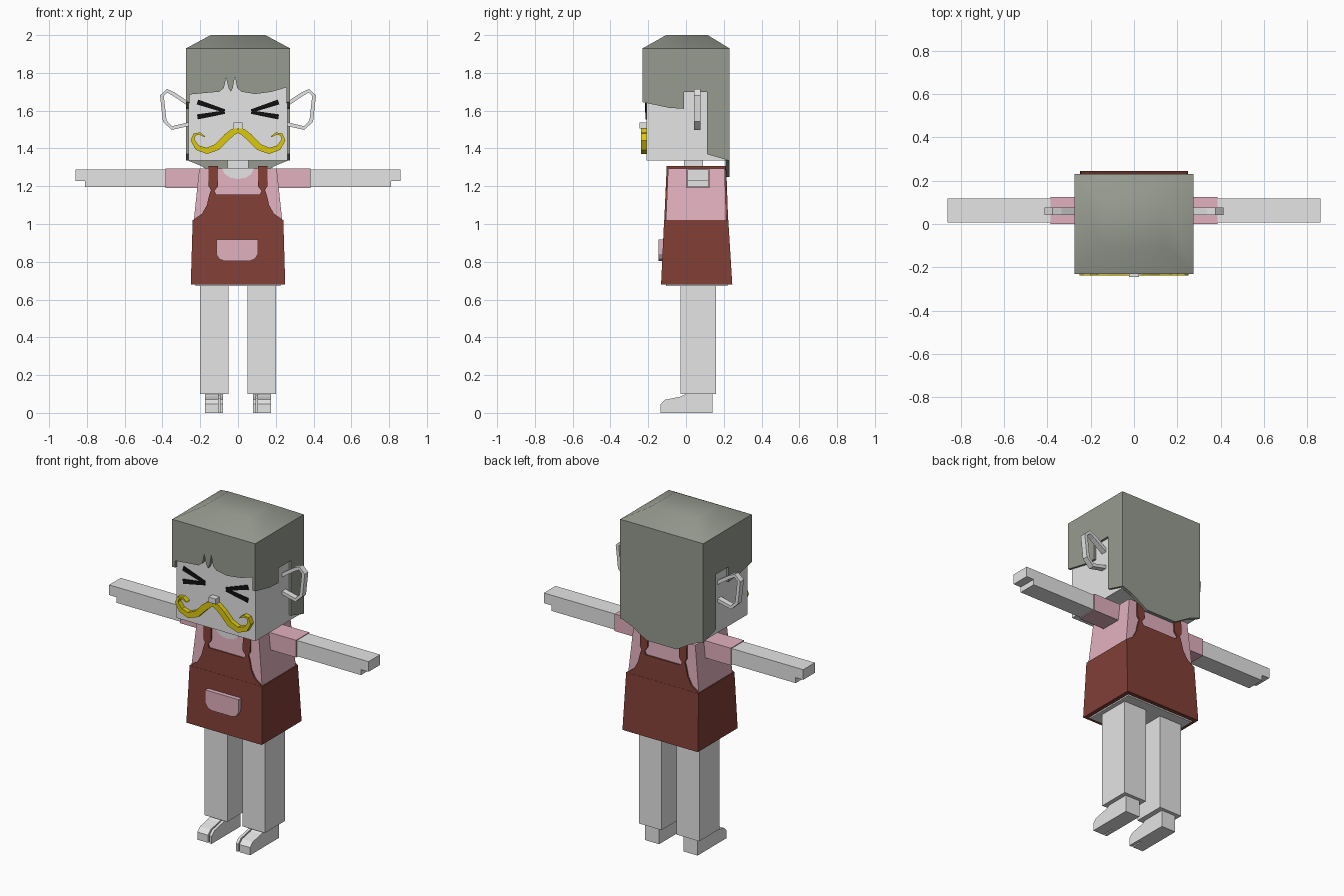
import bpy, bmesh
from mathutils import Vector

cube = bpy.data.objects.get("Cube")
if cube:
    bpy.data.objects.remove(cube)


def material(name, r, g, b):
    m = bpy.data.materials.new(name)
    m.use_nodes = True
    m.diffuse_color = (r, g, b, 1)
    m.node_tree.nodes["Principled BSDF"].inputs["Base Color"].default_value = (r, g, b, 1)
    return m


skin = material("pale skin", 0.78, 0.78, 0.78)
hair = material("grey hair", 0.31, 0.33, 0.28)
pink = material("pink cloth", 0.76, 0.44, 0.52)
red = material("brick red cloth", 0.22, 0.05, 0.037)
yellow = material("yellow", 0.73, 0.59, 0.004)
black = material("black", 0.005, 0.005, 0.005)


def finish(name, bm, mat):
    bmesh.ops.recalc_face_normals(bm, faces=bm.faces)
    me = bpy.data.meshes.new(name)
    bm.to_mesh(me)
    bm.free()
    me.materials.append(mat)
    ob = bpy.data.objects.new(name, me)
    bpy.context.collection.objects.link(ob)
    return ob


def tapered(name, mat, low, high, z0, z1):
    """Block between two rectangles given as (x0, x1, y0, y1)."""
    bm = bmesh.new()
    rings = []
    for (x0, x1, y0, y1), z in ((low, z0), (high, z1)):
        rings.append([bm.verts.new((x, y, z))
                      for x, y in ((x0, y0), (x1, y0), (x1, y1), (x0, y1))])
    a, b = rings
    bm.faces.new(a)
    bm.faces.new(b)
    for i in range(4):
        j = (i + 1) % 4
        bm.faces.new((a[i], a[j], b[j], b[i]))
    return finish(name, bm, mat)


def box(name, mat, x0, x1, y0, y1, z0, z1):
    r = (x0, x1, y0, y1)
    return tapered(name, mat, r, r, z0, z1)


def plate(name, mat, pts, d0, d1, axis="y", slope=0):
    """Outline extruded along x or y; slope leans it in y with height."""
    bm = bmesh.new()
    rings = []
    for d in (d0, d1):
        rings.append([bm.verts.new((a, d + slope * (z - 1.02), z) if axis == "y" else (d, a, z))
                      for a, z in pts])
    a, b = rings
    bm.faces.new(a)
    bm.faces.new(b)
    for i in range(len(pts)):
        j = (i + 1) % len(pts)
        bm.faces.new((a[i], a[j], b[j], b[i]))
    return finish(name, bm, mat)


def mirrored(half):
    return half + [(-x, z) for x, z in reversed(half) if x != 0]


def ribbon(name, mat, path, widths, y0, y1, s):
    """Flat band following a path in the front plane, mirrored by s."""
    p = [Vector((s * x, z)) for x, z in path]
    left, right = [], []
    for i, c in enumerate(p):
        t = (p[min(i + 1, len(p) - 1)] - p[max(i - 1, 0)]).normalized()
        n = Vector((-t.y, t.x)) * widths[i] / 2
        left.append(tuple(c + n))
        right.append(tuple(c - n))
    return plate(name, mat, left + right[::-1], y0, y1)


# Head, neck and nose
box("head", skin, -0.262, 0.262, -0.21, 0.212, 1.335, 1.92)
box("neck", skin, -0.055, 0.055, -0.01, 0.09, 1.27, 1.34)
box("nose", skin, -0.024, 0.024, -0.245, -0.2, 1.505, 1.537)

# Hair: crown, fringe, sides and back
crown = tapered("hair_crown", hair, (-0.275, 0.275, -0.23, 0.23),
                (-0.145, 0.145, -0.105, 0.115), 1.93, 2.0)
for f in crown.data.polygons:
    f.use_smooth = f.normal.z > 0
fringe = [(-0.275, 1.93), (-0.275, 1.67), (-0.262, 1.685), (-0.18, 1.693), (-0.1, 1.7),
          (-0.075, 1.72), (-0.063, 1.775), (-0.05, 1.72), (-0.038, 1.7), (-0.028, 1.72),
          (-0.016, 1.782), (-0.004, 1.72), (0.02, 1.7), (0.09, 1.688), (0.18, 1.7),
          (0.262, 1.725), (0.275, 1.7), (0.275, 1.93)]
plate("hair_fringe", hair, fringe, -0.23, -0.208)
side_hair = [(-0.23, 1.93), (0.23, 1.93), (0.23, 1.335), (0.11, 1.37), (0.11, 1.7),
             (-0.01, 1.7), (-0.01, 1.61), (-0.09, 1.615), (-0.17, 1.632), (-0.23, 1.645)]
plate("hair_back", hair, mirrored([(0.275, 1.93), (0.275, 1.34), (0.2, 1.31), (0.1, 1.25)]),
      0.21, 0.23)

# Torso, pelvis, neckline and apron skirt
tapered("shirt", pink, (-0.238, 0.238, -0.108, 0.214), (-0.205, 0.205, -0.095, 0.205), 0.98, 1.293)
plate("neckline_front", skin, mirrored([(0, 1.238), (0.04, 1.245), (0.07, 1.265), (0.085, 1.297)]),
      -0.102, -0.094)
box("neckline_top", skin, -0.085, 0.085, -0.1, 0.09, 1.29, 1.297)
tapered("apron_skirt", red, (-0.25, 0.25, -0.132, 0.245), (-0.24, 0.24, -0.116, 0.224), 0.68, 1.02)
box("pelvis", skin, -0.225, 0.225, -0.107, 0.22, 0.672, 0.72)

# Apron bib with straps on the front and the back
bib = mirrored([(0, 1.155), (0.115, 1.155), (0.125, 1.175), (0.105, 1.2), (0.105, 1.308),
                (0.155, 1.308), (0.155, 1.2), (0.143, 1.18), (0.152, 1.155), (0.165, 1.1),
                (0.19, 1.055), (0.24, 1.02)])
plate("bib_front", red, bib, -0.115, -0.104, slope=0.045)
plate("bib_back", red, bib, 0.21, 0.223, slope=-0.035)
plate("pocket", pink, [(-0.115, 0.918), (-0.115, 0.84), (-0.1, 0.815), (-0.075, 0.805),
                       (0.065, 0.805), (0.09, 0.815), (0.105, 0.84), (0.105, 0.918)],
      -0.146, -0.118)

# Path shapes shared by both sides
ear = [(0.255, 1.63), (0.34, 1.688), (0.375, 1.705), (0.403, 1.68),
       (0.388, 1.545), (0.35, 1.508), (0.255, 1.53)]
moustache = [(0, 1.497), (0.025, 1.488), (0.06, 1.46), (0.11, 1.408), (0.165, 1.387),
             (0.215, 1.404), (0.241, 1.445), (0.23, 1.474), (0.203, 1.479), (0.175, 1.462)]
thickness = [0.028, 0.034, 0.036, 0.036, 0.033, 0.028, 0.021, 0.015, 0.012, 0.006]
toe = [(0.0, 0), (0.0, 0.1), (-0.03, 0.086), (-0.11, 0.07), (-0.135, 0.046), (-0.135, 0)]

for side, s in (("left", 1), ("right", -1)):
    def sbox(name, mat, x0, x1, *rest):
        return box(side + "_" + name, mat, min(s * x0, s * x1), max(s * x0, s * x1), *rest)

    # Head details
    plate(side + "_side_hair", hair, side_hair, s * 0.258, s * 0.275, axis="x")
    ribbon(side + "_ear", skin, ear, [0.02] * len(ear), 0.042, 0.076, s)
    ribbon(side + "_moustache", yellow, moustache, thickness, -0.238, -0.205, s)
    ribbon(side + "_eye_upper", black, [(0.215, 1.646), (0.07, 1.598)], [0.027, 0.018],
           -0.216, -0.209, s)
    ribbon(side + "_eye_lower", black, [(0.215, 1.567), (0.07, 1.592)], [0.027, 0.018],
           -0.2155, -0.209, s)

    # Arm
    sbox("sleeve", pink, 0.18, 0.385, 0.0, 0.125, 1.19, 1.293)
    sbox("arm", skin, 0.38, 0.81, 0.008, 0.118, 1.195, 1.289)
    sbox("fingers", skin, 0.8, 0.86, 0.008, 0.118, 1.228, 1.289)

    # Strap over the shoulder
    sbox("strap", red, 0.105, 0.155, -0.1, 0.212, 1.288, 1.308)

    # Leg and foot with a split toe
    sbox("leg", skin, 0.05, 0.2, -0.03, 0.16, 0.1, 0.7)
    sbox("heel", skin, 0.08, 0.175, -0.06, 0.14, 0.0, 0.075)
    sbox("ankle", skin, 0.08, 0.175, 0.0, 0.14, 0.07, 0.102)
    plate(side + "_outer_toes", skin, toe, s * 0.104, s * 0.175, axis="x")
    plate(side + "_inner_toe", skin, toe, s * 0.08, s * 0.096, axis="x")
